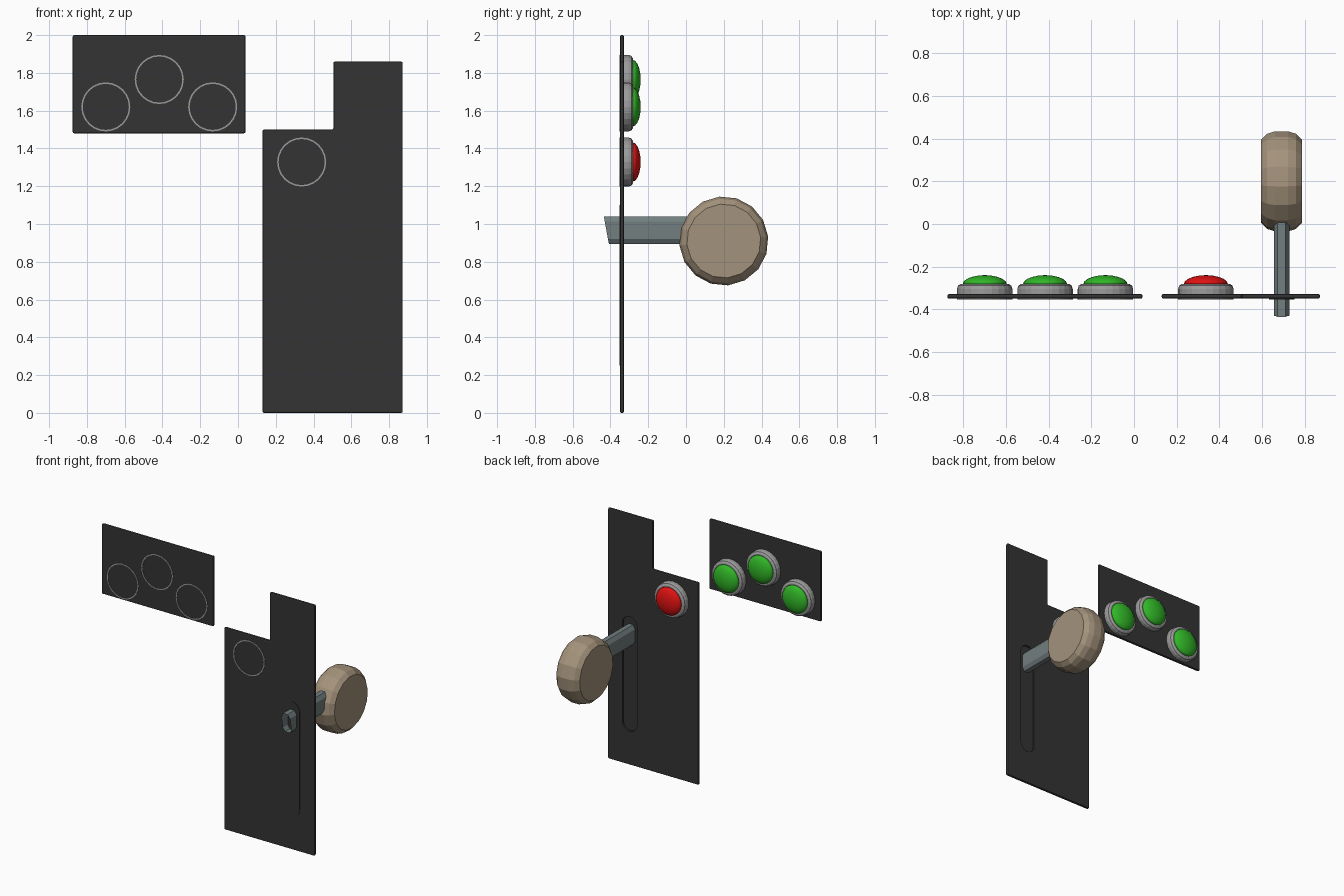
import bpy, bmesh, math
from mathutils import Vector

if "Cube" in bpy.data.objects:
    bpy.data.objects.remove(bpy.data.objects["Cube"])


def material(name, rgb):
    m = bpy.data.materials.new(name)
    m.diffuse_color = (*rgb, 1)
    m.use_nodes = True
    m.node_tree.nodes["Principled BSDF"].inputs["Base Color"].default_value = m.diffuse_color
    return m


DARK = material("charcoal panel", (0.034, 0.034, 0.034))
GREY = material("ring grey", (0.33, 0.33, 0.33))
GREEN = material("light green", (0.03, 0.47, 0.02))
RED = material("light red", (0.75, 0.006, 0.006))
STEEL = material("lever steel", (0.17, 0.21, 0.215))
TAN = material("knob tan", (0.37, 0.29, 0.20))


def finish(bm, name, mat, smooth=False):
    bmesh.ops.remove_doubles(bm, verts=bm.verts, dist=1e-5)
    bmesh.ops.recalc_face_normals(bm, faces=bm.faces)
    me = bpy.data.meshes.new(name)
    bm.to_mesh(me)
    bm.free()
    ob = bpy.data.objects.new(name, me)
    bpy.context.collection.objects.link(ob)
    if mat:
        me.materials.append(mat)
    for p in me.polygons:
        p.use_smooth = smooth
    return ob


def prism(name, pts, y0, y1, mat):
    """Extrude an x-z outline from y0 to y1."""
    bm = bmesh.new()
    f = bm.faces.new([bm.verts.new((x, y0, z)) for x, z in pts])
    ext = bmesh.ops.extrude_face_region(bm, geom=[f])["geom"]
    for v in ext:
        if isinstance(v, bmesh.types.BMVert):
            v.co.y = y1
    # keep the starting face as the closed cap
    if not f.is_valid:
        bm.faces.new([v for v in bm.verts if abs(v.co.y - y0) < 1e-6])
    return finish(bm, name, mat)


def lathe(name, profile, centre, axis, n, mat, smooth=False, turn=0.0):
    """Spin (radius, offset) points about the x or y axis."""
    bm = bmesh.new()
    rings = []
    for r, a in profile:
        ring = []
        for i in range(n):
            t = 2 * math.pi * i / n + turn
            u, w = r * math.cos(t), r * math.sin(t)
            co = Vector((u, a, w)) if axis == "y" else Vector((a, u, w))
            ring.append(bm.verts.new(co + Vector(centre)))
        rings.append(ring)
    for p, q in zip(rings, rings[1:]):
        for i in range(n):
            j = (i + 1) % n
            bm.faces.new((p[i], p[j], q[j], q[i]))
    for ring in (rings[0], rings[-1]):
        bm.faces.new(ring)
    return finish(bm, name, mat, smooth)


def bevel(ob, width):
    b = ob.modifiers.new("bevel", "BEVEL")
    b.width, b.segments, b.limit_method = width, 2, "ANGLE"


def slot_outline(r):
    cx, lo, hi = 0.692, 0.31, 1.04
    arc = lambda z, start: [(cx + r * math.cos(start + math.pi * i / 8),
                             z + r * math.sin(start + math.pi * i / 8)) for i in range(9)]
    return arc(hi, 0) + arc(lo, math.pi)


# two flat panels
Y0, Y1 = -0.35, -0.328
upper = prism("upper_panel", [(-0.875, 1.48), (0.04, 1.48), (0.04, 2.0), (-0.875, 2.0)], Y0, Y1, DARK)
lower = prism("lower_panel", [(0.13, 0), (0.872, 0), (0.872, 1.86), (0.505, 1.86),
                              (0.505, 1.5), (0.13, 1.5)], Y0, Y1, DARK)
for panel in (upper, lower):
    bevel(panel, 0.008)

# lever slot: recessed at the back, slightly raised at the front
cutter = prism("slot_cutter", slot_outline(0.06), Y1 - 0.013, Y1 + 0.05, None)
cutter.hide_render = True
cutter.hide_viewport = True
cut = lower.modifiers.new("slot", "BOOLEAN")
cut.operation, cut.solver, cut.object = "DIFFERENCE", "EXACT", cutter
prism("slot_plate", slot_outline(0.06), Y0 - 0.003, Y0 + 0.004, DARK)

# indicator lights: grey ring plus coloured dome
ring_profile = [(0.122, -0.345), (0.122, -0.353), (0.13, -0.353), (0.13, -0.305),
                (0.125, -0.289), (0.112, -0.281)]
dome_profile = [(0.104 * math.cos(a), -0.283 + 0.043 * math.sin(a))
                for a in [math.radians(d) for d in (0, 18, 36, 54, 72, 86)]]
lights = [("left_light", -0.70, 1.62, GREEN), ("middle_light", -0.417, 1.765, GREEN),
          ("right_light", -0.134, 1.62, GREEN), ("stop_light", 0.337, 1.328, RED)]
for name, x, z, mat in lights:
    lathe(name + "_ring", ring_profile, (x, 0, z), "y", 24, GREY)
    lathe(name + "_dome", dome_profile, (x, 0, z), "y", 24, mat, smooth=True)

# lever: open eight-sided tube with a slanted front end
bm = bmesh.new()
section = [(-0.036, 0.92), (-0.018, 0.893), (0.018, 0.893), (0.036, 0.92),
           (0.036, 1.012), (0.018, 1.04), (-0.018, 1.04), (-0.036, 1.012)]
front = [bm.verts.new((0.692 + x, -0.408 - 0.027 * (z - 0.893) / 0.147, z)) for x, z in section]
back = [bm.verts.new((0.692 + x, 0.06, z)) for x, z in section]
for i in range(8):
    j = (i + 1) % 8
    bm.faces.new((front[i], front[j], back[j], back[i]))
finish(bm, "lever", STEEL)

# round knob on the lever's end
half = [(0.196, 0.096), (0.224, 0.068), (0.236, 0.03)]
lathe("knob", [(r, -a) for r, a in half] + half[::-1], (0.692, 0.2, 0.91), "x", 16, TAN,
      turn=math.pi / 16 * 0.5)
